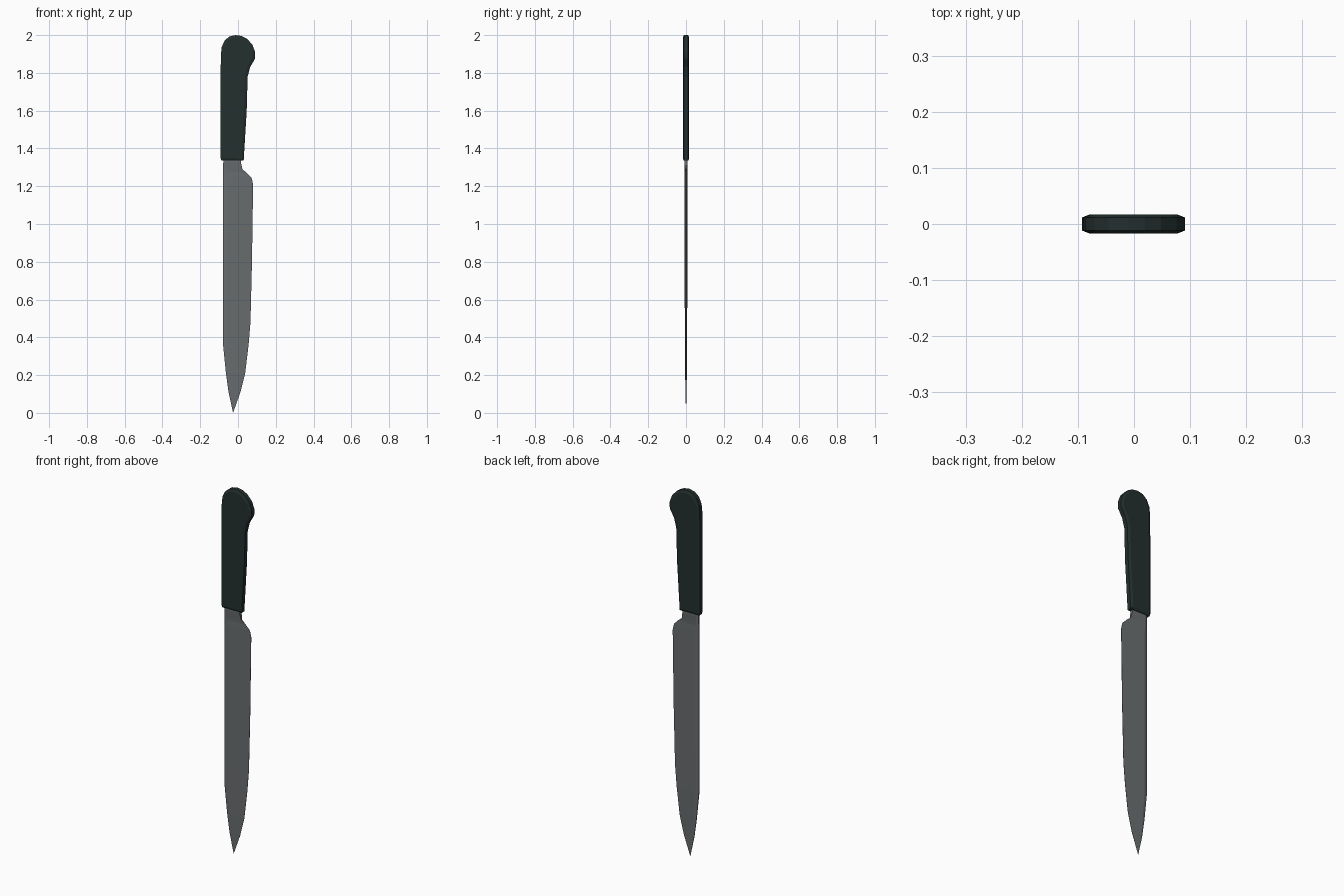
import bpy, bmesh

if "Cube" in bpy.data.objects:
    bpy.data.objects.remove(bpy.data.objects["Cube"])


def material(name, rgb):
    m = bpy.data.materials.new(name)
    m.diffuse_color = (*rgb, 1.0)
    m.use_nodes = True
    m.node_tree.nodes["Principled BSDF"].inputs["Base Color"].default_value = m.diffuse_color
    return m


def finish(bm, name, mat):
    bmesh.ops.recalc_face_normals(bm, faces=bm.faces)
    mesh = bpy.data.meshes.new(name)
    bm.to_mesh(mesh)
    bm.free()
    mesh.materials.append(mat)
    obj = bpy.data.objects.new(name, mesh)
    bpy.context.collection.objects.link(obj)
    return obj


steel = material("grey_steel", (0.14, 0.152, 0.158))
dark = material("dark_green_black", (0.017, 0.029, 0.028))

# Blade: stations of height, spine x, edge x, half thickness
stations = [
    (1.36, -0.078, 0.014, 0.009),
    (1.325, -0.078, 0.016, 0.009),
    (1.29, -0.079, 0.023, 0.0075),
    (1.272, -0.08, 0.045, 0.007),
    (1.245, -0.08, 0.072, 0.007),
    (1.21, -0.08, 0.08, 0.007),
    (0.80, -0.08, 0.074, 0.007),
    (0.48, -0.08, 0.066, 0.0065),
    (0.36, -0.079, 0.056, 0.006),
    (0.21, -0.064, 0.038, 0.0045),
    (0.11, -0.05, 0.013, 0.003),
]
bm = bmesh.new()
rings = []
for i, (z, spine, edge, t) in enumerate(stations):
    et = t * (0.9 if i < 2 else 0.5 if i == 2 else 0.1)   # blunt neck, sharp edge
    shoulder = spine + 0.13 * (edge - spine)
    half = [(spine, 0.45 * t), (shoulder, t), (edge, et)]
    section = half + [(x, -y) for x, y in reversed(half)]
    rings.append([bm.verts.new((x, y, z)) for x, y in section])
for a, b in zip(rings, rings[1:]):
    for j in range(6):
        k = (j + 1) % 6
        bm.faces.new((a[j], a[k], b[k], b[j]))
bm.faces.new(rings[0])
tip = bm.verts.new((-0.026, 0, 0))
for j in range(6):
    bm.faces.new((rings[-1][j], rings[-1][(j + 1) % 6], tip))
finish(bm, "blade", steel)

# Handle: side outline, extruded, with chamfered broad faces
outline = [
    (-0.087, 1.335), (0.03, 1.335), (0.034, 1.40), (0.046, 1.60),
    (0.051, 1.78), (0.064, 1.83), (0.09, 1.875), (0.091, 1.91),
    (0.076, 1.95), (0.048, 1.98), (0.02, 1.995), (-0.012, 2.0),
    (-0.045, 1.993), (-0.07, 1.972), (-0.086, 1.938), (-0.091, 1.89),
    (-0.093, 1.60), (-0.092, 1.35),
]
bm = bmesh.new()
caps = []
for y in (-0.0115, 0.0115):
    caps.append([bm.verts.new((x, y, z)) for x, z in outline])
n = len(outline)
for j in range(n):
    k = (j + 1) % n
    bm.faces.new((caps[0][j], caps[0][k], caps[1][k], caps[1][j]))
front = bm.faces.new(caps[0])
back = bm.faces.new(caps[1][::-1])
bmesh.ops.recalc_face_normals(bm, faces=bm.faces)
bmesh.ops.inset_individual(bm, faces=[front, back], thickness=0.014, depth=0.0055)
finish(bm, "handle", dark)
